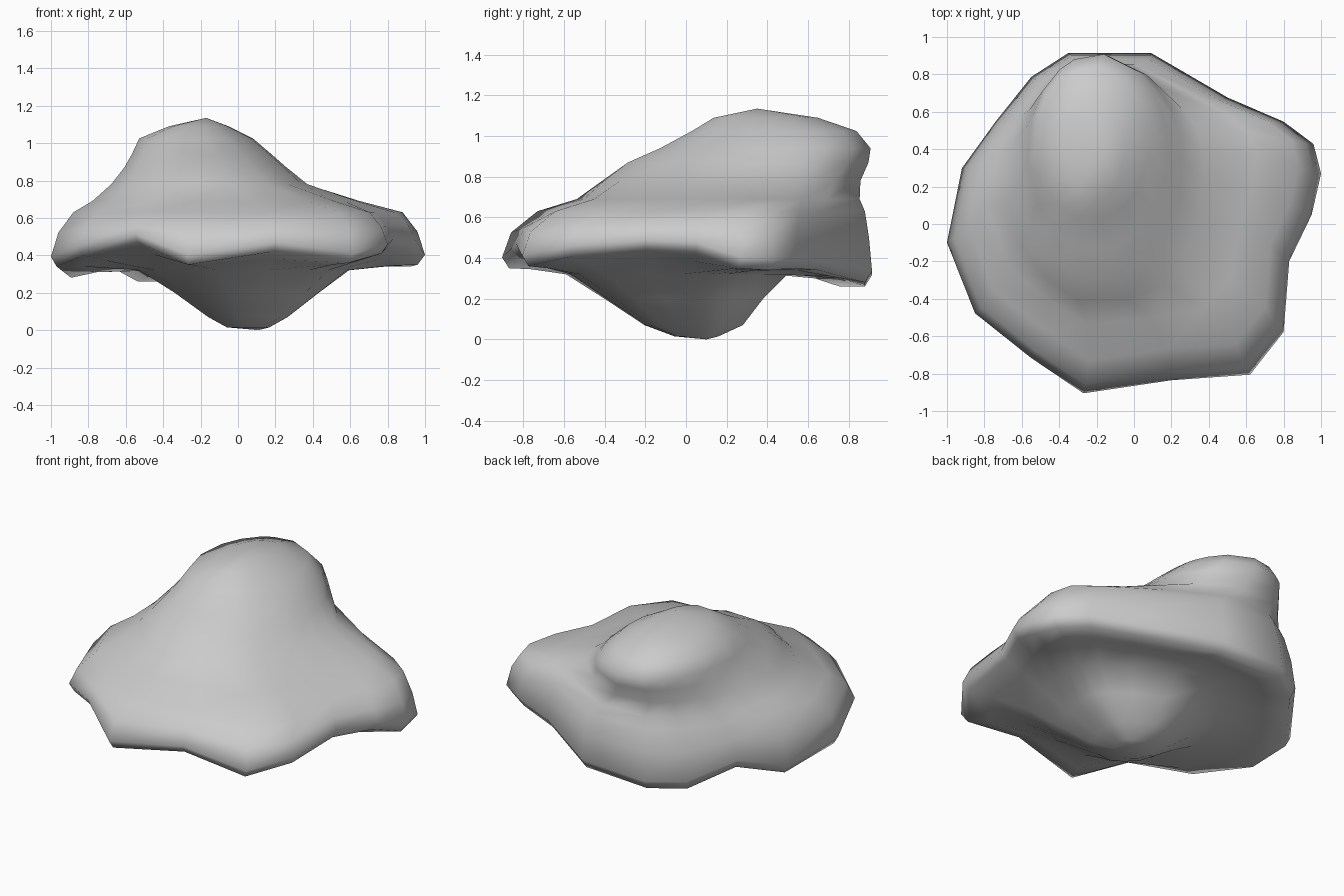
import bpy, bmesh
from math import atan2, cos, sin

if "Cube" in bpy.data.objects:
    bpy.data.objects.remove(bpy.data.objects["Cube"])

# Rim outline seen from above, with the height of its lower edge
rim = [(1, .27, .35), (.96, .43, .34), (.8, .55, .35), (.5, .68, .34), (.09, .92, .28),
       (-.35, .92, .26), (-.55, .79, .26), (-.74, .55, .36), (-.92, .3, .28), (-1, -.1, .34),
       (-.85, -.48, .40), (-.55, -.72, .47), (-.27, -.91, .35), (.2, -.84, .42),
       (.62, -.81, .36), (.8, -.58, .41), (.83, -.2, .44), (.95, .05, .43)]

# Stacked cross-sections: x min, x max, y min, y max, height, share of rim height, roundness
levels = [
    # pointed underside
    (-.06, .17, -.06, .16, .015, 0, .5), (-.16, .27, -.21, .28, .07, 0, .5),
    (-.34, .44, -.41, .38, .2, 0, .5), (-.53, .6, -.6, .5, .32, 0, .3),
    # rim
    (-.82, .82, -.77, .74, .17, .5, 0), (-.97, .96, -.88, .88, .0, 1, 0),
    (-1, 1, -.915, .915, .07, .95, 0), (-.96, .96, -.87, .9, .4, .36, 0),
    (-.88, .88, -.74, .88, .63, 0, 0),
    # overhanging mound
    (-.78, .66, -.55, .855, .69, 0, .3), (-.68, .38, -.43, .86, .78, 0, .7),
    (-.61, .26, -.3, .9, .87, 0, 1), (-.57, .18, -.14, .91, .94, 0, 1),
    (-.53, .08, .02, .84, 1.025, 0, 1), (-.37, -.05, .13, .65, 1.09, 0, 1)]


def add_ring(bm, x0, x1, y0, y1, z, k, t):
    """Fit the rim outline, blended towards an ellipse, into a box at the given height."""
    ring = []
    for x, y, h in rim:
        v = y / .92
        a = atan2(v, x)
        u, v = x + t * (cos(a) - x), v + t * (sin(a) - v)
        ring.append(bm.verts.new(((x0 + x1 + u * (x1 - x0)) / 2,
                                  (y0 + y1 + v * (y1 - y0)) / 2, z + k * h)))
    return ring


bm = bmesh.new()
rings = [add_ring(bm, *lv) for lv in levels]
n = len(rim)
tip = bm.verts.new((.11, .1, 0))
summit = bm.verts.new((-.17, .35, 1.135))
for i in range(n):
    j = (i + 1) % n
    bm.faces.new((tip, rings[0][j], rings[0][i]))
    for a, b in zip(rings, rings[1:]):
        bm.faces.new((a[i], a[j], b[j], b[i]))
    bm.faces.new((rings[-1][i], rings[-1][j], summit))
bmesh.ops.recalc_face_normals(bm, faces=bm.faces)
for f in bm.faces:
    f.smooth = True

# Boulder
mesh = bpy.data.meshes.new("boulder")
bm.to_mesh(mesh)
bm.free()
boulder = bpy.data.objects.new("boulder", mesh)
bpy.context.collection.objects.link(boulder)
